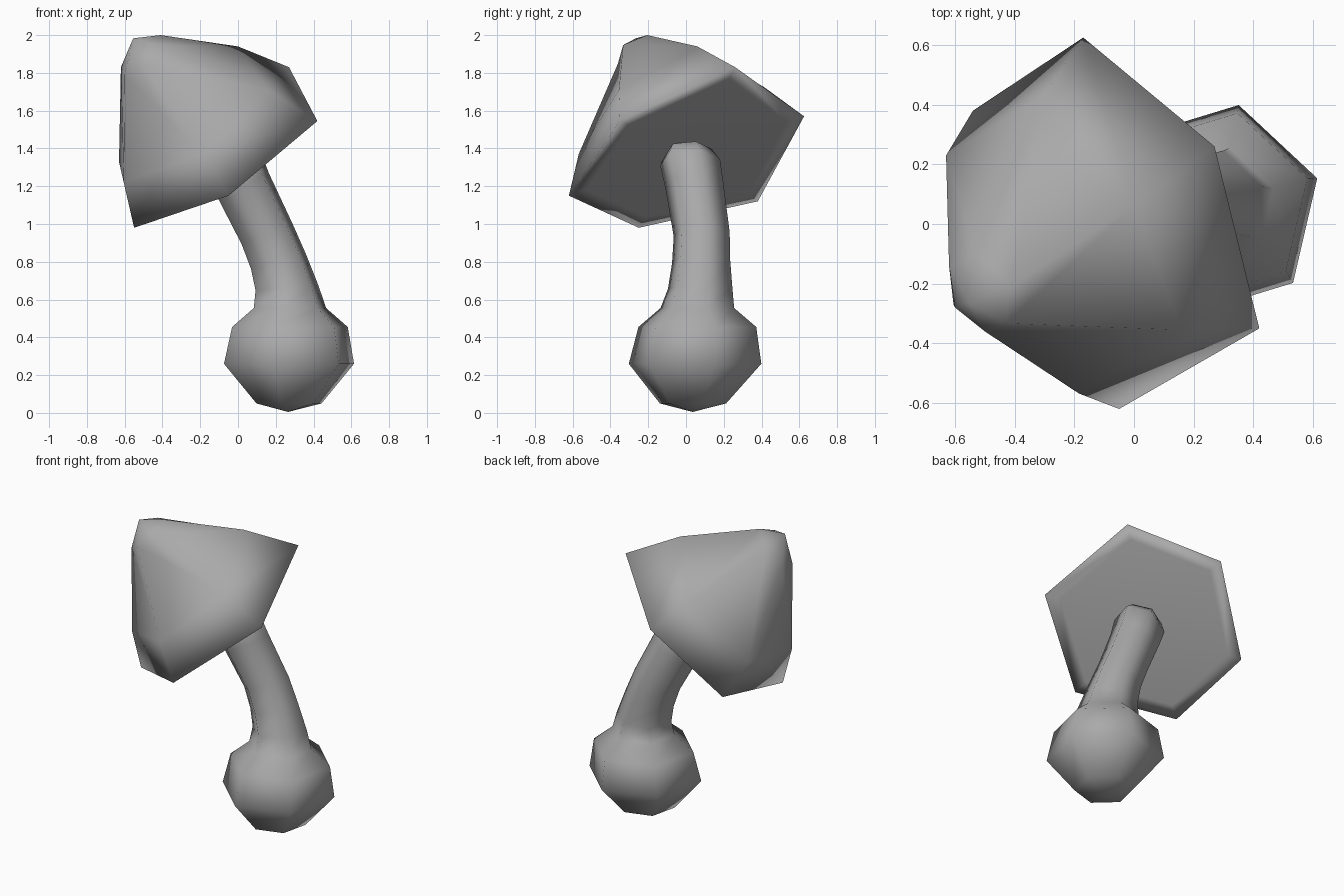
import bpy, bmesh
from math import cos, sin, radians
from mathutils import Vector

cube = bpy.data.objects.get("Cube")
if cube:
    bpy.data.objects.remove(cube, do_unlink=True)

grey = bpy.data.materials.new("plain grey")
grey.use_nodes = True
tone = (0.4, 0.4, 0.4, 1)
grey.diffuse_color = tone
grey.node_tree.nodes["Principled BSDF"].inputs["Base Color"].default_value = tone


def loft(name, rings, start, end):
    """Skin a stack of rings, closing each end with a fan to a point."""
    bm = bmesh.new()
    loops = [[bm.verts.new(p) for p in ring] for ring in rings]
    n = len(loops[0])
    for low, high in zip(loops, loops[1:]):
        for i in range(n):
            j = (i + 1) % n
            bm.faces.new((low[i], low[j], high[j], high[i]))
    for loop, tip in ((loops[0], start), (loops[-1], end)):
        point = bm.verts.new(tip)
        for i in range(n):
            bm.faces.new((loop[i], loop[(i + 1) % n], point))
    bmesh.ops.recalc_face_normals(bm, faces=bm.faces)
    for face in bm.faces:
        face.smooth = True
    mesh = bpy.data.meshes.new(name)
    bm.to_mesh(mesh)
    bm.free()
    mesh.materials.append(grey)
    obj = bpy.data.objects.new(name, mesh)
    bpy.context.collection.objects.link(obj)
    return obj


def hex_ring(x, y, z, radius, lean):
    """Six-sided ring leaning towards -x by the given degrees."""
    t = radians(lean)
    ring = []
    for k in range(6):
        a = radians(17 + 60 * k)
        dx, dy = radius * cos(a), radius * sin(a)
        ring.append((x + dx * cos(t), y + dy, z + dx * sin(t)))
    return ring


# Stem with its bulbous foot: x, y, z, radius, lean
stem_rings = [
    (0.27, 0.037, 0.05, 0.18, 0),
    (0.27, 0.048, 0.26, 0.36, 0),
    (0.275, 0.06, 0.455, 0.32, 0),
    (0.275, 0.06, 0.555, 0.2, 0),
    (0.26, 0.075, 0.66, 0.175, 4),
    (0.215, 0.08, 0.80, 0.158, 14),
    (0.155, 0.083, 0.945, 0.152, 21),
    (0.03, 0.045, 1.20, 0.157, 26),
    (-0.025, 0.022, 1.325, 0.163, 26),
    (-0.055, 0.015, 1.385, 0.125, 26),
]
loft("stem", [hex_ring(*r) for r in stem_rings], (0.265, 0.035, 0.005), (-0.075, 0.01, 1.42))

# Tilted six-sided cap: rim corners, shoulder corners and crown corners
rim = [Vector(p) for p in (
    (0.42, -0.35, 1.545), (-0.05, -0.62, 1.15), (-0.55, -0.25, 0.98),
    (-0.54, 0.38, 1.12), (-0.17, 0.625, 1.57), (0.27, 0.26, 1.83))]
shoulder = [
    (0.16, -0.355, 1.71), (-0.185, -0.568, 1.37), (-0.605, -0.27, 1.22),
    (-0.63, 0.23, 1.33), (-0.31, 0.42, 1.72), (0.0, 0.06, 1.94)]
crown = [
    (-0.43, -0.333, 1.947), (-0.5, -0.36, 1.85), (-0.6, -0.28, 1.79),
    (-0.62, -0.14, 1.83), (-0.53, -0.1, 1.94), (-0.41, -0.205, 2.0)]
centre = sum(rim, Vector()) / 6
underside = [centre.lerp(p, 0.85) for p in rim]
loft("cap", [underside, rim, shoulder, crown], centre, (-0.555, -0.265, 1.983))
